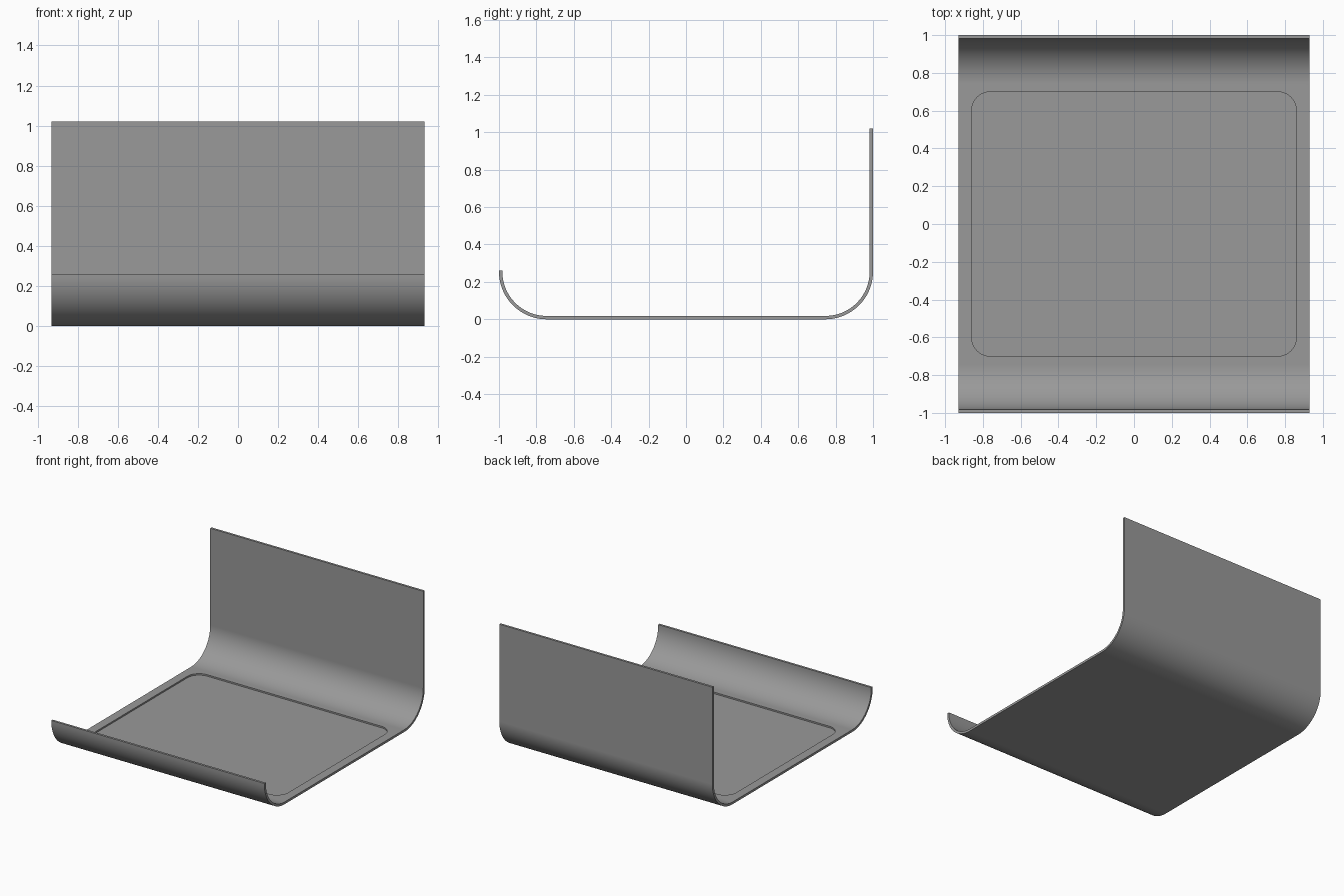
import bpy, bmesh, math
from mathutils import Vector

if "Cube" in bpy.data.objects:
    bpy.data.objects.remove(bpy.data.objects["Cube"])

HALF_X, T, R = 0.93, 0.018, 0.255      # half width, sheet thickness, outer bend radius
BACK_TOP, FRONT_TOP = 1.02, 0.26
SEG = 24
POCKET_X, POCKET_Y, POCKET_R, POCKET_D = 0.86, 0.70, 0.10, 0.012

grey = bpy.data.materials.new("satin_grey")
grey.diffuse_color = (0.32, 0.32, 0.32, 1)
grey.use_nodes = True
grey.node_tree.nodes["Principled BSDF"].inputs["Base Color"].default_value = grey.diffuse_color


def arc(cx, cy, r, a0, a1, n):
    """Points along an arc, angles in degrees."""
    return [(cx + r * math.cos(math.radians(a0 + (a1 - a0) * i / n)),
             cy + r * math.sin(math.radians(a0 + (a1 - a0) * i / n))) for i in range(n + 1)]


def extrude(name, points, direction):
    """Closed prism from a flat outline."""
    bm = bmesh.new()
    face = bm.faces.new([bm.verts.new(p) for p in points])
    new = bmesh.ops.extrude_face_region(bm, geom=[face])["geom"]
    bmesh.ops.translate(bm, vec=Vector(direction),
                        verts=[v for v in new if isinstance(v, bmesh.types.BMVert)])
    bmesh.ops.recalc_face_normals(bm, faces=bm.faces)
    mesh = bpy.data.meshes.new(name)
    bm.to_mesh(mesh)
    bm.free()
    obj = bpy.data.objects.new(name, mesh)
    bpy.context.collection.objects.link(obj)
    return obj


def skin(r):
    """One side of the bent sheet, from front lip to back wall top."""
    c = 1 - R
    return ([(-c - r, FRONT_TOP)] + arc(-c, R, r, 180, 270, SEG)
            + arc(c, R, r, 270, 360, SEG) + [(c + r, BACK_TOP)])


# Bent sheet: front lip, floor and back wall in one piece
outline = skin(R) + skin(R - T)[::-1]
tray = extrude("bent_tray", [(-HALF_X, y, z) for y, z in outline], (2 * HALF_X, 0, 0))
tray.data.materials.append(grey)

# Rounded shallow pocket in the floor
px, py = POCKET_X - POCKET_R, POCKET_Y - POCKET_R
rounded = []
for i, (sx, sy) in enumerate([(1, 1), (-1, 1), (-1, -1), (1, -1)]):
    rounded += arc(sx * px, sy * py, POCKET_R, i * 90, i * 90 + 90, 10)
cutter = extrude("pocket_cutter", [(x, y, T - POCKET_D) for x, y in rounded], (0, 0, 0.1))
cutter.data.materials.append(grey)
cutter.hide_render = True

cut = tray.modifiers.new("pocket", 'BOOLEAN')
cut.operation, cut.solver, cut.object = 'DIFFERENCE', 'EXACT', cutter
bpy.context.view_layer.objects.active = tray
tray.select_set(True)
bpy.ops.object.modifier_apply(modifier=cut.name)
bpy.data.objects.remove(cutter)

# Smooth bends with crisp sheet edges
bpy.ops.object.shade_smooth_by_angle(angle=math.radians(30))
weighted = tray.modifiers.new("flat_panels", 'WEIGHTED_NORMAL')
weighted.keep_sharp = True
